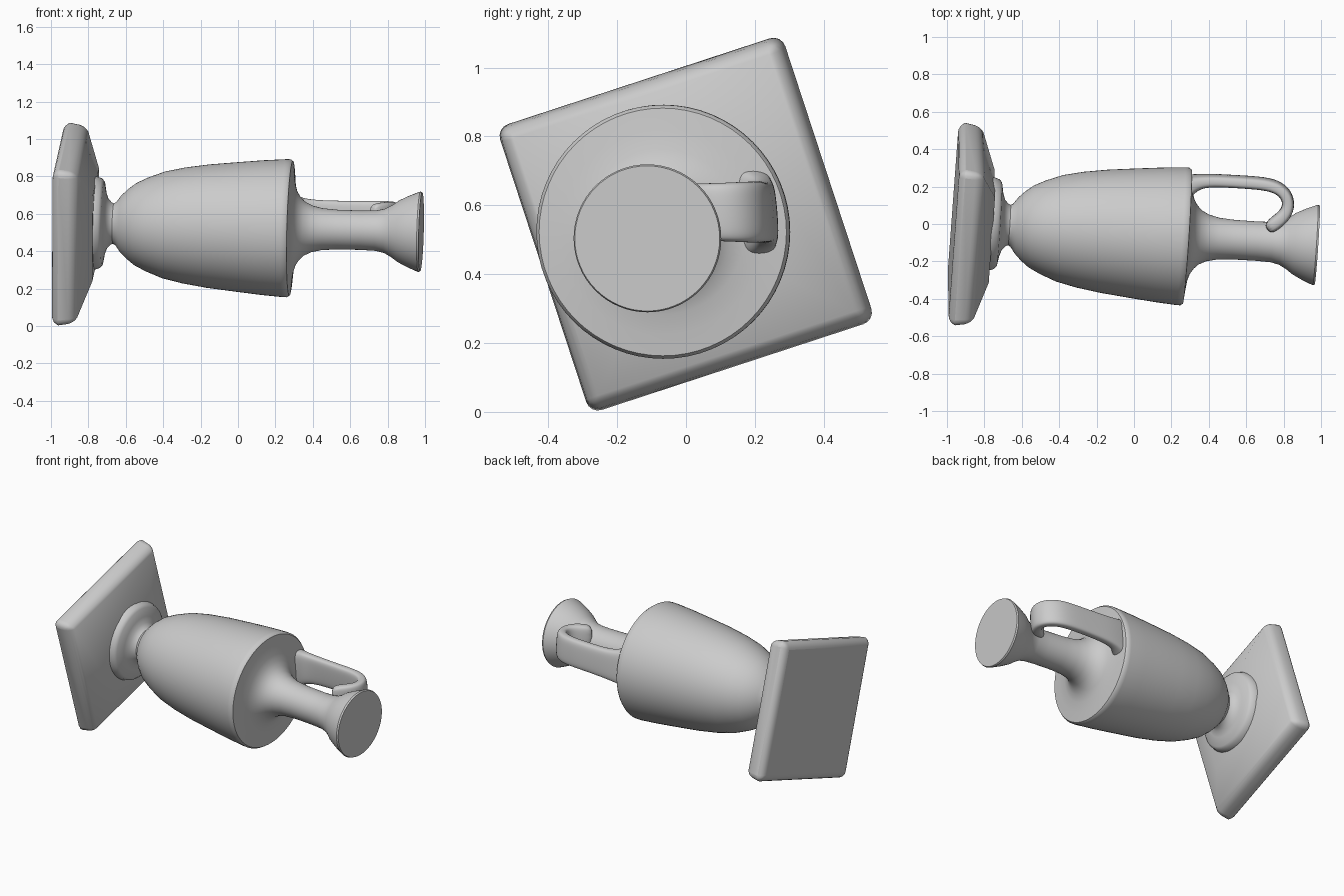
import bpy, bmesh, math
from mathutils import Matrix, Vector

if "Cube" in bpy.data.objects:
    bpy.data.objects.remove(bpy.data.objects["Cube"])

stone = bpy.data.materials.new("grey stone")
stone.diffuse_color = (0.6, 0.6, 0.6, 1)
stone.use_nodes = True
stone.node_tree.nodes["Principled BSDF"].inputs["Base Color"].default_value = stone.diffuse_color

# Slightly tilted long axis of the vase: local z runs from base to mouth
axis = Vector((1, -0.065, -0.027)).normalized()
side = (Vector((0, 1, 0)) - axis * axis.y).normalized()
up = axis.cross(side)
FRAME = Matrix((side, up, axis)).transposed().to_4x4()
FRAME.translation = (0, -0.049, 0.53)


def skin(name, rings, matrix, levels=0, bevel=0, angle=40):
    """Join equal closed rings of points into a capped solid."""
    bm = bmesh.new()
    loops = [[bm.verts.new(matrix @ Vector(p)) for p in ring] for ring in rings]
    n = len(loops[0])
    for a, b in zip(loops, loops[1:]):
        for i in range(n):
            j = (i + 1) % n
            bm.faces.new((a[i], a[j], b[j], b[i]))
    bm.faces.new(loops[0][::-1])
    bm.faces.new(loops[-1])
    bmesh.ops.recalc_face_normals(bm, faces=bm.faces)
    mesh = bpy.data.meshes.new(name)
    bm.to_mesh(mesh)
    bm.free()
    mesh.materials.append(stone)
    obj = bpy.data.objects.new(name, mesh)
    bpy.context.collection.objects.link(obj)
    bpy.ops.object.select_all(action='DESELECT')
    obj.select_set(True)
    bpy.context.view_layer.objects.active = obj
    bpy.ops.object.shade_smooth_by_angle(angle=math.radians(angle))
    if bevel:
        mod = obj.modifiers.new("soft edges", 'BEVEL')
        mod.width, mod.segments = bevel, 4
        mod.limit_method = 'ANGLE'
        mod.angle_limit = math.radians(35)
    if levels:
        mod = obj.modifiers.new("smooth", 'SUBSURF')
        mod.levels = mod.render_levels = levels
    return obj


def circle(r, z, n=64):
    return [(r * math.cos(2 * math.pi * i / n), r * math.sin(2 * math.pi * i / n), z)
            for i in range(n)]


def square(half, z):
    turn = math.radians(18.2)
    r = half * math.sqrt(2)
    return [(-0.012 + r * math.cos(turn + math.pi * (k + 0.5) / 2),
             -0.01 + r * math.sin(turn + math.pi * (k + 0.5) / 2), z) for k in range(4)]


# Square base slab with a low sloping top
skin("base_slab", [square(0.425, -0.967), square(0.437, -0.93), square(0.425, -0.845),
                   square(0.24, -0.762)], FRAME, bevel=0.035, angle=60)

# Round foot, body, shoulder, neck and closed mouth turned as one profile
profile = [(0.25, -0.80), (0.25, -0.765), (0.24, -0.735), (0.225, -0.722), (0.17, -0.712),
           (0.135, -0.70), (0.113, -0.68), (0.108, -0.668), (0.115, -0.655), (0.15, -0.63),
           (0.185, -0.595), (0.22, -0.55), (0.25, -0.49), (0.285, -0.40), (0.31, -0.29),
           (0.33, -0.16), (0.347, 0.0), (0.36, 0.13), (0.369, 0.25), (0.369, 0.272),
           (0.36, 0.285), (0.30, 0.291), (0.24, 0.299), (0.20, 0.311), (0.17, 0.33),
           (0.145, 0.355), (0.125, 0.395), (0.112, 0.45), (0.106, 0.53), (0.105, 0.66),
           (0.108, 0.74), (0.118, 0.785), (0.14, 0.825), (0.165, 0.86), (0.19, 0.91),
           (0.208, 0.953), (0.215, 0.972), (0.211, 0.982)]
skin("vase_body", [circle(r, z) for r, z in profile], FRAME, angle=35)

# Handle strap: x, y, half thickness, half width
path = [(0.25, 0.19, 0.07, 0.14), (0.30, 0.21, 0.055, 0.125), (0.345, 0.228, 0.038, 0.105),
        (0.42, 0.234, 0.033, 0.094), (0.56, 0.226, 0.033, 0.09), (0.70, 0.217, 0.034, 0.09),
        (0.775, 0.195, 0.035, 0.09), (0.82, 0.15, 0.035, 0.088), (0.828, 0.09, 0.035, 0.085),
        (0.80, 0.04, 0.036, 0.085), (0.755, 0.005, 0.038, 0.08), (0.71, -0.03, 0.03, 0.07)]
rings = []
for i, (x, y, thick, wide) in enumerate(path):
    a, b = path[max(i - 1, 0)], path[min(i + 1, len(path) - 1)]
    t = Vector((b[0] - a[0], b[1] - a[1], 0)).normalized()
    across = Vector((-t.y, t.x, 0))
    ring = []
    for k in range(16):
        c, s = math.cos(math.pi * k / 8), math.sin(math.pi * k / 8)
        u = math.copysign(abs(c) ** 0.55, c) * thick
        v = math.copysign(abs(s) ** 0.55, s) * wide
        ring.append(Vector((x, y, 0.58)) + across * u + Vector((0, -0.08, 1)) * v)
    rings.append(ring)
skin("handle", rings, Matrix.Identity(4), levels=2, angle=80)
